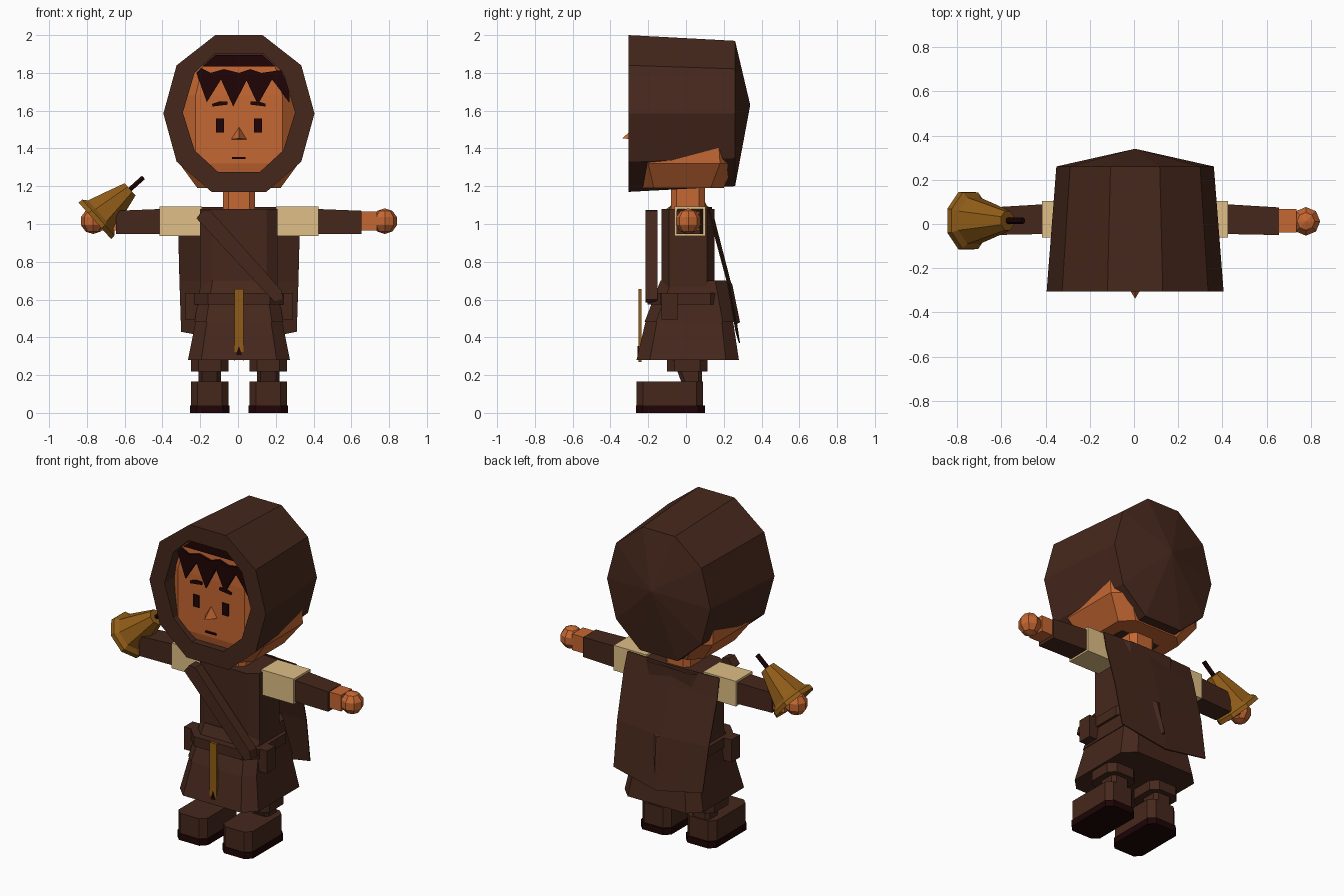
import bpy, bmesh, math
from mathutils import Vector

if "Cube" in bpy.data.objects:
    bpy.data.objects.remove(bpy.data.objects["Cube"])


def mat(name, rgb):
    m = bpy.data.materials.new(name)
    m.diffuse_color = (*rgb, 1)
    m.use_nodes = True
    m.node_tree.nodes["Principled BSDF"].inputs["Base Color"].default_value = m.diffuse_color
    return m


BROWN = mat("brown_cloth", (0.060, 0.0205, 0.0115))
SKIN = mat("skin", (0.56, 0.135, 0.032))
TAN = mat("tan_cloth", (0.74, 0.52, 0.24))
GOLD = mat("dull_gold", (0.28, 0.107, 0.009))
DARK = mat("near_black", (0.013, 0.0012, 0.0014))

SHIFT = Vector((0.005, 0, 0))  # body sits slightly off centre to balance the bell


def finish(name, bm, m):
    bmesh.ops.translate(bm, verts=bm.verts, vec=SHIFT)
    bmesh.ops.recalc_face_normals(bm, faces=bm.faces)
    me = bpy.data.meshes.new(name)
    bm.to_mesh(me)
    bm.free()
    me.materials.append(m)
    ob = bpy.data.objects.new(name, me)
    bpy.context.collection.objects.link(ob)
    return ob


def loft(name, rings, m, cap_start=True, cap_end=True):
    """Skin a list of closed rings with equal counts; one-point rings make a tip."""
    bm = bmesh.new()
    vs = [[bm.verts.new(p) for p in r] for r in rings]
    for a, b in zip(vs, vs[1:]):
        n = len(a)
        for i in range(n):
            j = (i + 1) % n
            if len(b) == 1:
                bm.faces.new((a[i], a[j], b[0]))
            else:
                bm.faces.new((a[i], a[j], b[j], b[i]))
    if cap_start:
        bm.faces.new(vs[0])
    if cap_end and len(vs[-1]) > 2:
        bm.faces.new(vs[-1])
    return finish(name, bm, m)


def octo(x0, x1, y0, y1, z, cx, cy=None):
    """Rectangle with cut corners at height z."""
    cy = cx if cy is None else cy
    return [(x0 + cx, y0, z), (x1 - cx, y0, z), (x1, y0 + cy, z), (x1, y1 - cy, z),
            (x1 - cx, y1, z), (x0 + cx, y1, z), (x0, y1 - cy, z), (x0, y0 + cy, z)]


def rect_x(x, y0, y1, z0, z1):
    return [(x, y0, z0), (x, y1, z0), (x, y1, z1), (x, y0, z1)]


def box(name, x0, x1, y0, y1, z0, z1, m):
    x0, x1 = sorted((x0, x1))
    return loft(name, [rect_x(x0, y0, y1, z0, z1), rect_x(x1, y0, y1, z0, z1)], m)


def plate(name, pts, y0, y1, m):
    """Flat outline in x, z given a thickness along y."""
    return loft(name, [[(x, y, z) for x, z in pts] for y in (y0, y1)], m)


def decagon(half, y, sx=1.0, sz=1.0, zc=1.585):
    pts = half + [(-x, z) for x, z in reversed(half)]
    return [(x * sx, y, zc + (z - zc) * sz) for x, z in pts]


# Hood: rounded shell with a face opening and a shallow pointed back
outer = [(0.125, 2.0), (0.33, 1.84), (0.40, 1.585), (0.33, 1.33), (0.145, 1.17)]
inner = [(0.13, 1.90), (0.235, 1.80), (0.297, 1.59), (0.235, 1.39), (0.11, 1.275)]
loft("hood", [decagon(inner, -0.10), decagon(inner, -0.305), decagon(outer, -0.305),
              decagon(outer, 0.26, 0.89, 0.927), [(0, 0.34, 1.63)]], BROWN)

# Head and neck
loft("head", [octo(-.22, .22, -.24, .20, 1.19, .07),
              octo(-.315, .315, -.27, .25, 1.32, .085, .07),
              octo(-.315, .315, -.27, .245, 1.40, .085, .07),
              octo(-.30, .30, -.27, .23, 1.68, .07),
              octo(-.26, .26, -.26, .20, 1.84, .07)], SKIN)
loft("neck", [octo(-.085, .085, -.08, .10, z, .03) for z in (1.04, 1.24)], SKIN)

# Hair: fringe of spikes and a band along the top
plate("hair_fringe", [(-.225, 1.80), (-.17, 1.645), (-.095, 1.765), (-.03, 1.622), (.04, 1.76),
                      (.10, 1.632), (.175, 1.765), (.225, 1.70), (.268, 1.64), (.265, 1.72),
                      (.225, 1.815), (.12, 1.80), (.06, 1.82), (0, 1.80), (-.08, 1.82),
                      (-.15, 1.80), (-.20, 1.825)], -0.282, -0.268, DARK)
plate("hair_top", [(-.19, 1.835), (.19, 1.835), (.125, 1.895), (-.125, 1.895)], -.272, -.05, DARK)

# Face details
for s in (-1, 1):
    box("eye", s * .079, s * .121, -.278, -.265, 1.484, 1.558, DARK)
    plate("eyebrow", [(s * .06, 1.632), (s * .14, 1.622), (s * .142, 1.636), (s * .10, 1.65),
                      (s * .06, 1.648)], -.278, -.265, DARK)
box("mouth", -.036, .036, -.278, -.265, 1.343, 1.354, DARK)
loft("nose", [[(-.042, -.268, 1.448), (.042, -.268, 1.448), (0, -.268, 1.515)],
              [(0, -.338, 1.453)]], SKIN)

# Torso and flared tunic skirt
loft("torso", [octo(-.205, .205, -.13, .15, .60, .06, .04),
               octo(-.205, .205, -.13, .15, 1.08, .06, .04)], BROWN)
loft("skirt_upper", [octo(-.20, .20, -.135, .215, .70, .06),
                     octo(-.235, .235, -.22, .255, .48, .06)], BROWN)
loft("skirt_lower", [octo(-.23, .23, -.215, .25, .48, .06),
                     octo(-.27, .27, -.262, .28, .28, .07)], BROWN)

# Belt, pouches, shoulder strap and hanging sash
loft("belt", [octo(-.235, .235, -.205, .20, z, .07) for z in (.575, .635)], BROWN)
for s in (-1, 1):
    box("belt_pouch", s * .19, s * .285, -.13, -.045, .495, .635, BROWN)
plate("shoulder_strap", [(-.225, 1.03), (.19, .585), (.235, .60), (.225, .65), (-.15, 1.07),
                         (-.19, 1.075)], -.215, -.15, BROWN)
plate("front_sash", [(-.024, .655), (-.024, .27), (0, .345), (.024, .27), (.024, .655)],
      -.252, -.236, GOLD)
plate("sash_notch", [(-.024, .28), (.024, .28), (0, .355)], -.256, -.25, DARK)

# Cape: thin sheet falling from the shoulders
bm = bmesh.new()
rows = [(1.09, .115, .315, 0), (.98, .142, .322, 0), (.70, .217, .315, .01), (.43, .265, .306, .06)]
grid = []
for z, y, w, drop in rows:
    grid.append([bm.verts.new((w * t, y + .018 * (1 - abs(t)), z - drop * (1 - abs(t))))
                 for t in (-1, -.5, 0, .5, 1)])
for a, b in zip(grid, grid[1:]):
    for i in range(4):
        bm.faces.new((a[i], a[i + 1], b[i + 1], b[i]))
cape = finish("cape", bm, BROWN)
sol = cape.modifiers.new("thickness", 'SOLIDIFY')
sol.thickness = 0.006
sol.offset = 0
# Raised fold in the middle of the cape
loft("cape_fold", [[(-.02, .232, .70), (.07, .228, .70), (.03, .245, .68)],
                   [(-.005, .268, .47), (.02, .268, .47), (.01, .286, .48)]], BROWN)

for s in (-1, 1):
    # Arms: tan over-sleeve, tapered sleeve, wrist and hand
    box("short_sleeve", s * .195, s * .42, -.06, .103, .936, 1.092, TAN)
    loft("sleeve", [rect_x(s * .40, -.045, .09, .947, 1.08),
                    rect_x(s * .65, -.05, .075, .947, 1.07)], BROWN)
    box("wrist", s * .64, s * .73, -.038, .068, .966, 1.066, SKIN)
    bm = bmesh.new()
    bmesh.ops.create_uvsphere(bm, u_segments=8, v_segments=5, radius=.068)
    bmesh.ops.translate(bm, verts=bm.verts, vec=(s * .772, .012, 1.015))
    finish("hand", bm, SKIN)

    # Legs: trouser cuff, shin, boot and sole
    c = s * .155
    loft("trouser_cuff", [octo(c - .10, c + .10, -.10, .115, z, .04) for z in (.22, .32)], BROWN)
    loft("shin", [octo(c - .06, c + .06, -.02, .085, .15, .02),
                  octo(c - .06, c + .06, -.06, .085, .26, .02)], BROWN)
    loft("boot", [octo(c - .10, c + .10, -.262, .09, z, .035) for z in (.035, .165)], BROWN)
    loft("boot_sole", [octo(c - .105, c + .105, -.266, .10, z, .035) for z in (0, .04)], DARK)

# Hand bell: turned profile along a tilted axis, with a dark handle
axis = Vector((.746, 0, .666)).normalized()
side = Vector((-.666, 0, .746)).normalized()
origin = Vector((-.763, .015, 1.017))


def turn(profile, n):
    rings = []
    for r, d in profile:
        rings.append([origin + axis * d + r * (math.cos(a) * side + math.sin(a) * Vector((0, 1, 0)))
                      for a in (2 * math.pi * (i + .5) / n for i in range(n))])
    return rings


loft("bell", turn([(.08, .09), (.115, .01), (.14, 0), (.138, .025), (.113, .045),
                   (.083, .14), (.047, .25)], 8), GOLD)
loft("bell_handle", turn([(.014, .22), (.014, .345)], 6), DARK)
